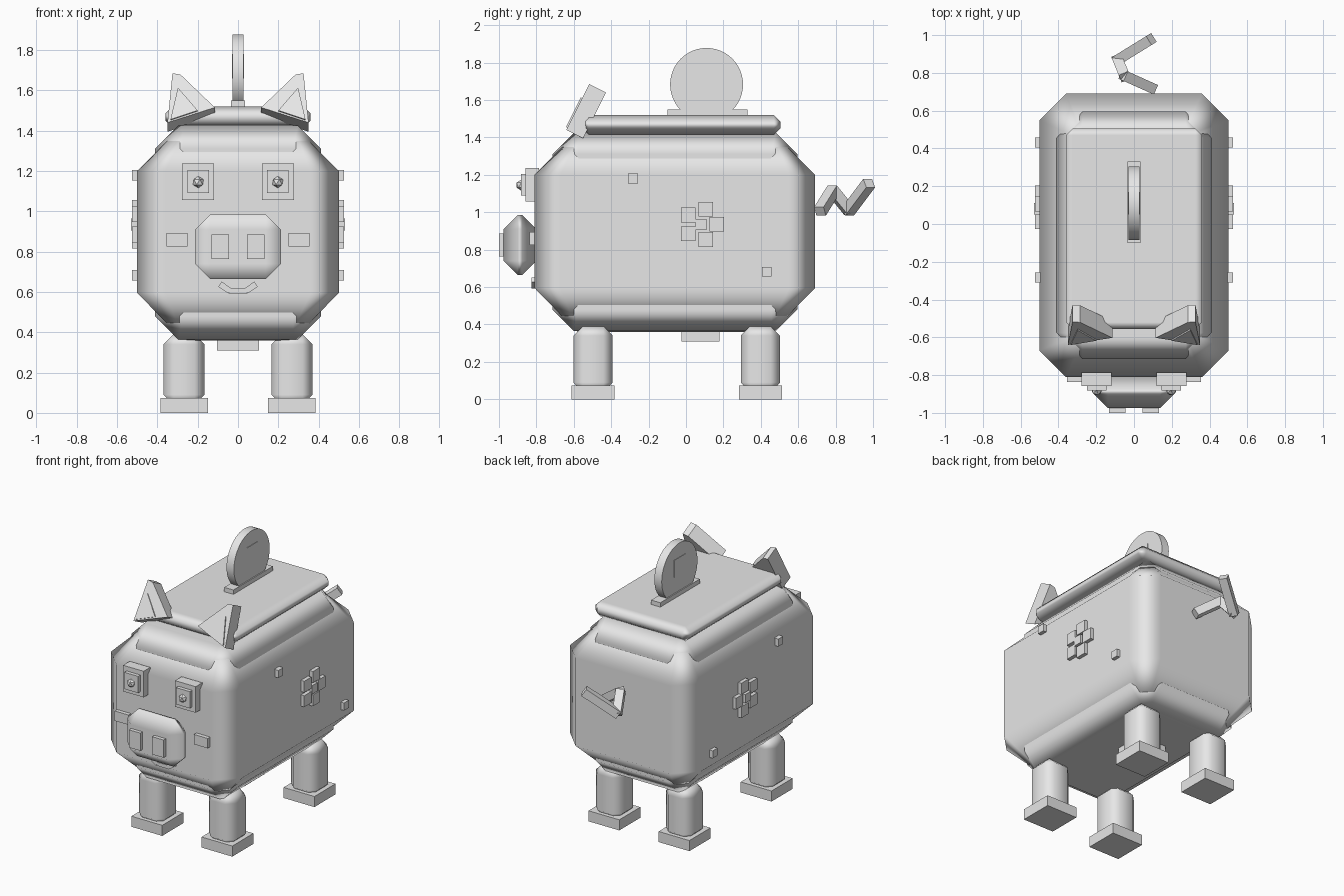
import bpy, bmesh, math
from mathutils import Vector, Matrix

if "Cube" in bpy.data.objects:
    bpy.data.objects.remove(bpy.data.objects["Cube"])

grey = bpy.data.materials.new("plain grey")
grey.diffuse_color = (0.8, 0.8, 0.8, 1)
grey.use_nodes = True
grey.node_tree.nodes["Principled BSDF"].inputs["Base Color"].default_value = grey.diffuse_color


def finish(name, bm, smooth=False):
    """Turn a bmesh into a named object."""
    bmesh.ops.recalc_face_normals(bm, faces=bm.faces)
    me = bpy.data.meshes.new(name)
    bm.to_mesh(me)
    bm.free()
    me.materials.append(grey)
    ob = bpy.data.objects.new(name, me)
    bpy.context.collection.objects.link(ob)
    if smooth:
        for p in me.polygons:
            p.use_smooth = True
        wn = ob.modifiers.new("normals", 'WEIGHTED_NORMAL')
        wn.weight = 100
    return ob


def box(name, x, y, z, bevel=0, roll=0):
    """Box from (min, max) ranges, optionally chamfered or rolled about y."""
    bm = bmesh.new()
    size = Vector((x[1] - x[0], y[1] - y[0], z[1] - z[0]))
    mid = Vector((sum(x) / 2, sum(y) / 2, sum(z) / 2))
    m = Matrix.Translation(mid) @ Matrix.Rotation(roll, 4, 'Y') @ Matrix.Diagonal((*size, 1))
    bmesh.ops.create_cube(bm, size=1, matrix=m)
    if bevel:
        bmesh.ops.bevel(bm, geom=bm.edges[:], offset=bevel, segments=1,
                        affect='EDGES', clamp_overlap=True)
    return finish(name, bm, bevel > 0)


def mirrored(s, x):
    return tuple(sorted((s * x[0], s * x[1])))


def shell(name, x, y0, y1, rings):
    """Loft of corner-cut rectangles; rings hold (z, inset, corner cut)."""
    bm = bmesh.new()
    loops = []
    for z, i, c in rings:
        a, f, b = x - i, y0 + i, y1 - i
        pts = [(-a + c, f), (a - c, f), (a, f + c), (a, b - c),
               (a - c, b), (-a + c, b), (-a, b - c), (-a, f + c)]
        loops.append([bm.verts.new((px, py, z)) for px, py in pts])
    for lo, hi in zip(loops, loops[1:]):
        for k in range(8):
            n = (k + 1) % 8
            bm.faces.new((lo[k], lo[n], hi[n], hi[k]))
    bm.faces.new(loops[0])
    bm.faces.new(loops[-1])
    return finish(name, bm, True)


def prism(name, pts, depth):
    """Extrude a 3D outline along a vector."""
    bm = bmesh.new()
    a = [bm.verts.new(p) for p in pts]
    b = [bm.verts.new(Vector(p) + Vector(depth)) for p in pts]
    bm.faces.new(a)
    bm.faces.new(b)
    for k in range(len(a)):
        n = (k + 1) % len(a)
        bm.faces.new((a[k], a[n], b[n], b[k]))
    return finish(name, bm)


# Body with wide chamfers, and the slightly raised bands on its slopes
shell("body", 0.5, -0.81, 0.69,
      [(0.36, 0.23, 0.02), (0.595, 0, 0.14), (1.2, 0, 0.14), (1.43, 0.23, 0.02)])
shell("body_band", 0.412, -0.715, 0.595,
      [(0.365, 0.115, 0.02), (0.48, 0, 0.14), (1.31, 0, 0.14), (1.425, 0.115, 0.02)])

# Lid, coin slot and coin
box("lid", (-0.36, 0.36), (-0.555, 0.505), (1.415, 1.52), 0.035)
box("coin_slot", (-0.035, 0.035), (-0.1, 0.33), (1.51, 1.55))
bm = bmesh.new()
bmesh.ops.create_cone(bm, cap_ends=True, segments=48, radius1=0.195, radius2=0.195, depth=0.056,
                      matrix=Matrix.Translation((0, 0.11, 1.683)) @ Matrix.Rotation(math.pi / 2, 4, 'Y'))
coin = finish("coin", bm)
for p in coin.data.polygons:
    p.use_smooth = len(p.vertices) == 4
box("coin_mark", (-0.031, 0.031), (0.05, 0.17), (1.66, 1.78))

# Belly plug
box("belly_plug", (-0.105, 0.105), (-0.025, 0.18), (0.31, 0.4))

# Snout
box("snout", (-0.213, 0.213), (-0.975, -0.8), (0.665, 0.985), 0.075)

# Smile
box("smile_middle", (-0.045, 0.045), (-0.822, -0.8), (0.593, 0.618))
for s in (-1, 1):
    box("smile_end", mirrored(s, (0.035, 0.095)), (-0.825, -0.8), (0.607, 0.637), roll=-s * 0.6)

    # Nostrils and cheeks
    box("nostril", mirrored(s, (0.045, 0.132)), (-1.0, -0.95), (0.763, 0.885))
    box("cheek", mirrored(s, (0.25, 0.355)), (-0.837, -0.8), (0.825, 0.893))

    # Eyes
    box("eye_white", mirrored(s, (0.12, 0.277)), (-0.857, -0.785), (1.057, 1.237))
    box("eye_iris", mirrored(s, (0.145, 0.25)), (-0.882, -0.85), (1.09, 1.205))
    bm = bmesh.new()
    bmesh.ops.create_icosphere(bm, subdivisions=1, radius=0.03,
                               matrix=Matrix.Translation((s * 0.197, -0.88, 1.145)))
    finish("pupil", bm)

    # Ears, leaning back
    def on_ear(x, z):
        return (s * x, -0.64 + 0.5 * (z - 1.44), z)
    outline = [(0.35, 1.44), (0.115, 1.515), (0.285, 1.678), (0.325, 1.685)]
    prism("ear", [on_ear(*p) for p in outline], (0, 0.09, -0.045))
    inner = [(0.335, 1.452), (0.2, 1.497), (0.298, 1.61)]
    prism("inner_ear", [on_ear(*p) for p in inner], (0, -0.007, 0.0035))

    # Legs and feet
    for y in (-0.497, 0.398):
        box("leg", mirrored(s, (0.165, 0.37)), (y - 0.105, y + 0.105), (0.04, 0.39), 0.05)
        box("foot", mirrored(s, (0.15, 0.385)), (y - 0.115, y + 0.115), (0, 0.073))

    # Flower on each flank: five petals round a centre
    for k in range(5):
        a = k * math.tau / 5
        y, z = 0.08 + 0.085 * math.cos(a), 0.935 + 0.085 * math.sin(a)
        box("petal", mirrored(s, (0.48, 0.525)), (y - 0.039, y + 0.039), (z - 0.039, z + 0.039))
    box("flower_centre", mirrored(s, (0.48, 0.53)), (0.05, 0.11), (0.905, 0.965))

    # Small square spots
    for y, z in ((-0.283, 1.18), (0.432, 0.682)):
        box("spot", mirrored(s, (0.48, 0.525)), (y - 0.026, y + 0.026), (z - 0.026, z + 0.026))

# Kinked tail made of straight bars
path = [Vector(p) for p in ((0.095, 0.72, 1.01), (-0.05, 0.785, 1.115),
                            (-0.085, 0.87, 1.01), (0.085, 0.975, 1.15))]
for a, b in zip(path, path[1:]):
    d = b - a
    bm = bmesh.new()
    m = (Matrix.Translation((a + b) / 2) @ d.to_track_quat('Z', 'Y').to_matrix().to_4x4()
         @ Matrix.Diagonal((0.055, 0.055, d.length + 0.02, 1)))
    bmesh.ops.create_cube(bm, size=1, matrix=m)
    finish("tail_bar", bm)
